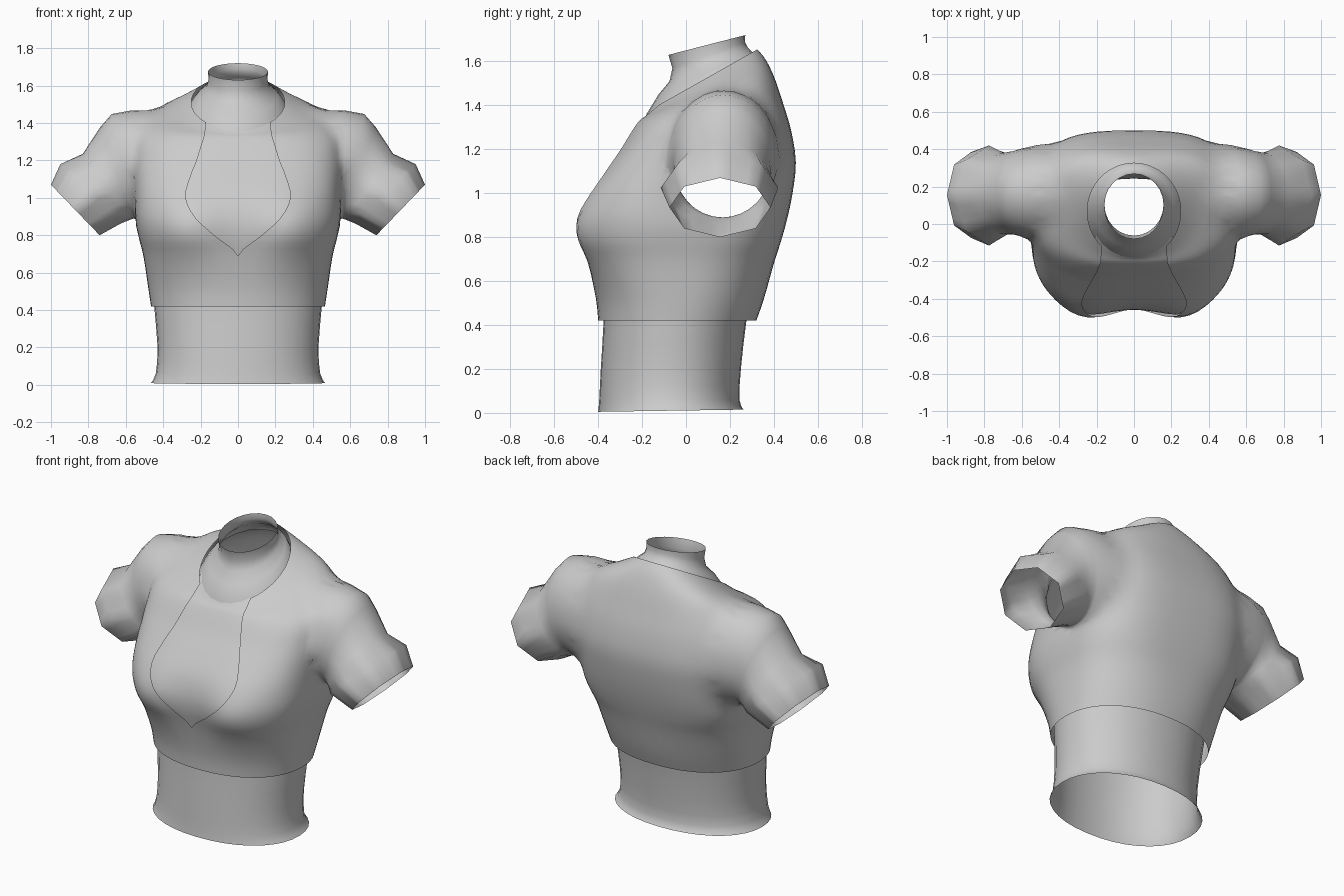
import bpy, bmesh
from math import sin, cos, asin, pi, exp, copysign

if "Cube" in bpy.data.objects:
    bpy.data.objects.remove(bpy.data.objects["Cube"])


def power(v, p):
    return copysign(abs(v) ** p, v)


def ring(spec, a0, a1, count, inset=0.0):
    """Superellipse arc; angle 0 is the front centre. z leans from front to back."""
    zf, zb, w, yf, yb, n = spec[:6]
    w, yf, yb = w - inset, yf + inset, yb - inset
    pts = []
    for i in range(count + 1):
        a = a0 + (a1 - a0) * i / count
        x = w * power(sin(a), 2 / n)
        t = 0.5 - 0.5 * power(cos(a), 2 / n)
        y, z = yf + (yb - yf) * t, zf + (zb - zf) * t
        if t < 0.5:  # bust fullness either side of the centre line
            y -= 0.045 * exp(-((abs(x) - 0.28) / 0.16) ** 2 - ((z - 0.83) / 0.16) ** 2)
        pts.append((x, y, z))
    return pts


def smooth_rows(rows, steps):
    """Catmull-Rom interpolation of the section table."""
    out = []
    for i in range(len(rows) - 1):
        p0, p1, p2 = rows[max(i - 1, 0)], rows[i], rows[i + 1]
        p3 = rows[min(i + 2, len(rows) - 1)]
        for s in range(steps):
            t = s / steps
            out.append([0.5 * (2 * b + (c - a) * t + (2 * a - 5 * b + 4 * c - d) * t ** 2
                               + (3 * b - a - 3 * c + d) * t ** 3)
                        for a, b, c, d in zip(p0, p1, p2, p3)])
    return out + [list(rows[-1])]


def loft(bm, rows, closed=False):
    vs = [[bm.verts.new(p) for p in r] for r in rows]
    for r, s in zip(vs, vs[1:]):
        n = len(r)
        for i in range(n if closed else n - 1):
            j = (i + 1) % n
            bm.faces.new((r[i], r[j], s[j], s[i]))
    return vs


def finish(bm, name, angle=50):
    bmesh.ops.remove_doubles(bm, verts=bm.verts, dist=0.0005)
    bmesh.ops.recalc_face_normals(bm, faces=bm.faces)
    me = bpy.data.meshes.new(name)
    bm.to_mesh(me)
    bm.free()
    ob = bpy.data.objects.new(name, me)
    bpy.context.collection.objects.link(ob)
    bpy.ops.object.select_all(action='DESELECT')
    ob.select_set(True)
    bpy.context.view_layer.objects.active = ob
    bpy.ops.object.shade_smooth_by_angle(angle=angle * pi / 180)
    return ob


def edge_angle(spec, extra=0.0):
    x = max(spec[6], 0) + extra
    return asin(min(x / spec[2], 1) ** (spec[5] / 2))


# Jacket sections: front z, back z, half width, front y, back y, squareness, neckline half width
JACKET = [
    (0.42, 0.42, 0.465, -0.40, 0.32, 2.2, 0),
    (0.52, 0.52, 0.48, -0.41, 0.355, 2.3, 0),
    (0.69, 0.68, 0.505, -0.445, 0.40, 2.6, 0),
    (0.79, 0.78, 0.53, -0.468, 0.432, 2.9, 0.115),
    (0.89, 0.88, 0.55, -0.47, 0.46, 3.0, 0.225),
    (1.00, 1.00, 0.555, -0.44, 0.485, 3.0, 0.28),
    (1.11, 1.14, 0.56, -0.37, 0.50, 3.0, 0.255),
    (1.20, 1.28, 0.56, -0.305, 0.48, 2.9, 0.22),
    (1.28, 1.40, 0.55, -0.255, 0.445, 2.7, 0.195),
    (1.325, 1.52, 0.48, -0.225, 0.405, 2.5, 0.18),
    (1.345, 1.605, 0.34, -0.205, 0.365, 2.2, 0.175),
    (1.365, 1.655, 0.25, -0.19, 0.325, 2.0, 0.17),
]
rows = smooth_rows(JACKET, 3)

# Short sleeves: top x, top z, bottom x, bottom z, front y, back y
SLEEVE = [
    (0.60, 1.485, 0.54, 0.875, -0.085, 0.43),
    (0.675, 1.448, 0.55, 0.885, -0.065, 0.40),
    (0.735, 1.38, 0.555, 0.89, -0.055, 0.39),
    (0.83, 1.235, 0.565, 0.885, -0.055, 0.38),
    (0.95, 1.18, 0.60, 0.87, -0.115, 0.42),
    (1.00, 1.07, 0.74, 0.80, -0.075, 0.385),
]


def sleeve_rings(side):
    tube = []
    for k, (tx, tz, bx, bz, y0, y1) in enumerate(SLEEVE):
        pts = []
        for i in range(32):
            a = 2 * pi * i / 32
            # the cuff is eight-sided, so its in-between points sit on the chords
            flat = cos(pi / 8) / cos(2 * pi * (i % 4) / 32 - pi / 8) if k > 3 else 1
            u, v = cos(a) * flat / 2, sin(a) * flat / 2
            pts.append((side * ((tx + bx) / 2 + (tx - bx) * u),
                        (y0 + y1) / 2 + (y1 - y0) * v,
                        (tz + bz) / 2 + (tz - bz) * u))
        tube.append(pts)
    return tube


# Jacket body, open along the neckline, with arm holes
bm = bmesh.new()
loft(bm, [ring(r, edge_angle(r), 2 * pi - edge_angle(r), 56) for r in rows])
bmesh.ops.remove_doubles(bm, verts=bm.verts, dist=0.0005)
holes = []
for f in bm.faces:
    c = f.calc_center_median()
    if abs(c.x) > 0.42 and ((c.y - 0.17) / 0.25) ** 2 + ((c.z - 1.16) / 0.30) ** 2 < 1:
        holes.append(f)
bmesh.ops.delete(bm, geom=holes, context='FACES')

# Sleeves bridged into the arm holes, then the seam is relaxed
rims = {s: [e for e in bm.edges if e.is_boundary
            and all(v.co.x * s > 0.38 and v.co.z > 0.6 for v in e.verts)] for s in (1, -1)}
for s in (1, -1):
    first = loft(bm, sleeve_rings(s), closed=True)[0]
    inner = [bm.edges.get((first[i], first[(i + 1) % 32])) for i in range(32)]
    bmesh.ops.bridge_loops(bm, edges=rims[s] + inner)
seam = [v for v in bm.verts if 0.38 < abs(v.co.x) < 0.64 and v.co.z > 0.86
        and -0.22 < v.co.y and not v.is_boundary]
for _ in range(2):
    bmesh.ops.smooth_vert(bm, verts=seam, factor=0.5,
                          use_axis_x=True, use_axis_y=True, use_axis_z=True)
finish(bm, "jacket", 60)

# Undershirt panel showing inside the neckline
bm = bmesh.new()
panel = []
for r in rows[4:]:
    a = edge_angle(r, 0.05)
    panel.append(ring(r, -a, a, 16, 0.016))
loft(bm, panel)
finish(bm, "chest_panel")

# Waist tube
WAIST = [
    (0.005, 0.015, 0.465, -0.40, 0.262, 2.15),
    (0.06, 0.06, 0.44, -0.395, 0.243, 2.15),
    (0.20, 0.20, 0.43, -0.388, 0.25, 2.15),
    (0.42, 0.42, 0.448, -0.375, 0.275, 2.15),
    (0.54, 0.54, 0.455, -0.375, 0.30, 2.15),
]
bm = bmesh.new()
loft(bm, [ring(r, 0, 2 * pi, 36) for r in smooth_rows(WAIST, 2)])
finish(bm, "waist")

# Neck tube flaring under the collar
NECK = [
    (1.63, 1.72, 0.16, -0.08, 0.27, 2),
    (1.57, 1.69, 0.158, -0.062, 0.268, 2),
    (1.51, 1.665, 0.17, -0.075, 0.28, 2),
    (1.45, 1.645, 0.212, -0.125, 0.30, 2),
    (1.36, 1.635, 0.246, -0.18, 0.318, 2),
    (1.33, 1.595, 0.27, -0.185, 0.332, 2),
]
bm = bmesh.new()
loft(bm, [ring(r, 0, 2 * pi, 24) for r in NECK])
finish(bm, "neck")
